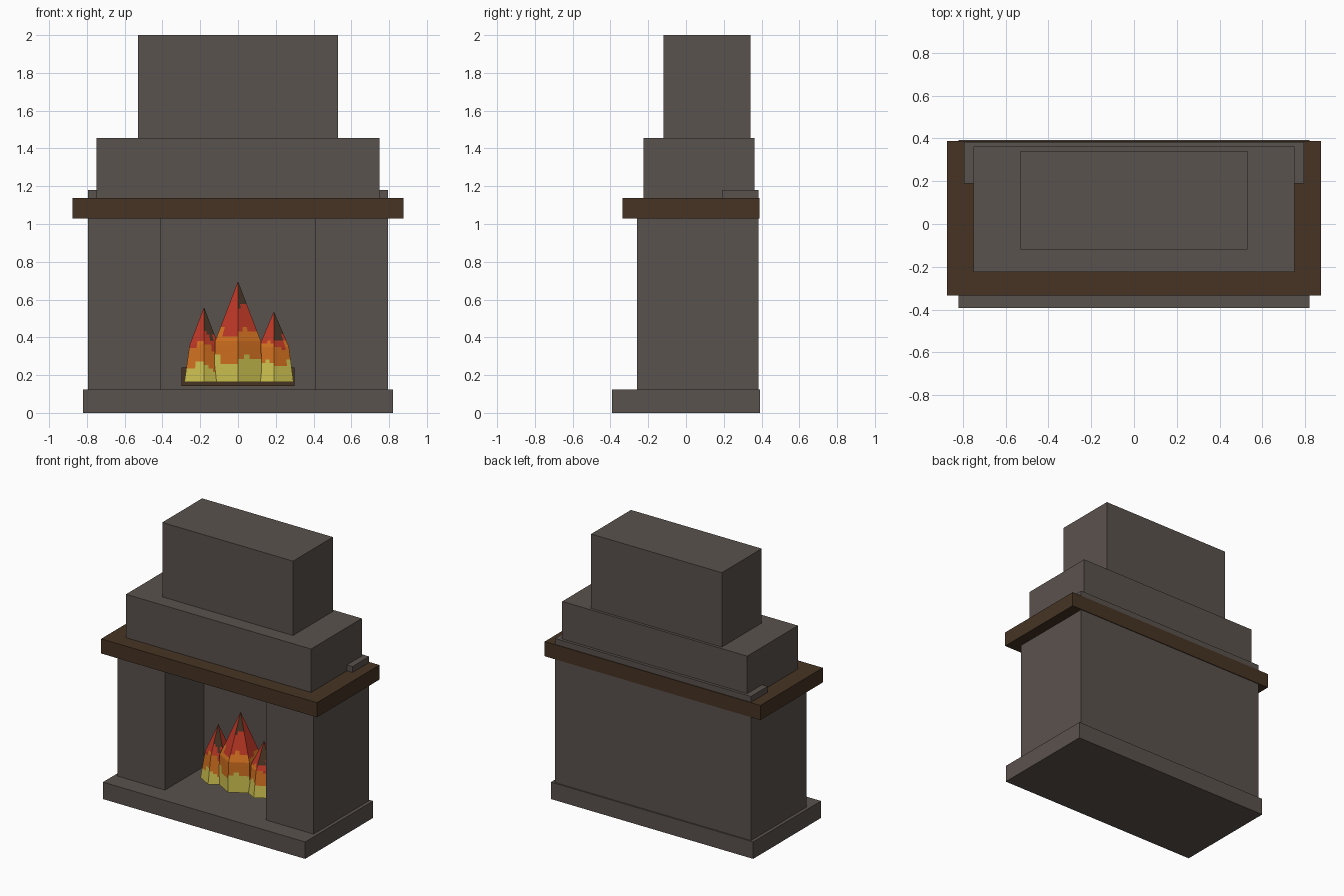
import bpy, bmesh, math
from mathutils import Vector

cube = bpy.data.objects.get("Cube")
if cube:
    bpy.data.objects.remove(cube, do_unlink=True)


def material(name, rgb):
    m = bpy.data.materials.new(name)
    m.use_nodes = True
    m.diffuse_color = (*rgb, 1)
    bsdf = next(n for n in m.node_tree.nodes if n.type == 'BSDF_PRINCIPLED')
    bsdf.inputs["Base Color"].default_value = (*rgb, 1)
    bsdf.inputs["Roughness"].default_value = 0.9
    return m


stone = material("stone", (0.102, 0.084, 0.074))
wood = material("dark wood", (0.061, 0.034, 0.017))
yellow = material("flame yellow", (0.61, 0.53, 0.08))
orange = material("flame orange", (0.63, 0.16, 0.014))
red = material("flame red", (0.49, 0.038, 0.019))


def finish(name, bm, mats):
    bmesh.ops.recalc_face_normals(bm, faces=bm.faces)
    mesh = bpy.data.meshes.new(name)
    bm.to_mesh(mesh)
    bm.free()
    for m in mats:
        mesh.materials.append(m)
    ob = bpy.data.objects.new(name, mesh)
    bpy.context.collection.objects.link(ob)
    return ob


def box(name, mat, x, y, z):
    """Block from (min, max) ranges on each axis."""
    bm = bmesh.new()
    bmesh.ops.create_cube(bm, size=1)
    for v in bm.verts:
        v.co = [lo + (c + 0.5) * (hi - lo) for c, (lo, hi) in zip(v.co, (x, y, z))]
    return finish(name, bm, [mat])


# Masonry
box("hearth_slab", stone, (-0.82, 0.82), (-0.393, 0.393), (0, 0.124))
box("back_wall", stone, (-0.795, 0.795), (0.19, 0.383), (0.124, 1.18))
for side, x in (("right", (-0.795, -0.41)), ("left", (0.41, 0.795))):
    box(side + "_pillar", stone, x, (-0.26, 0.19), (0.124, 1.03))
box("chimney_base", stone, (-0.75, 0.75), (-0.225, 0.362), (1.135, 1.455))
box("chimney_stack", stone, (-0.53, 0.53), (-0.12, 0.342), (1.455, 2.0))

# Wooden mantel and fire tray
box("mantel_shelf", wood, (-0.875, 0.875), (-0.335, 0.388), (1.03, 1.137))
box("fire_tray", wood, (-0.30, 0.30), (0.09, 0.19), (0.143, 0.24))


def flame(name, x, base_r, mid_r, mid_z, top, bands):
    """Six-sided spike, finely cut so that the colour bands get ragged edges."""
    cols, rows, base_z, y = 4, 22, 0.163, 0.03
    bm = bmesh.new()
    apex = bm.verts.new((x, y, top))
    rings = []
    for r in range(rows):
        z = base_z + (top - base_z) * r / rows
        if z < mid_z:
            rad = base_r + (mid_r - base_r) * (z - base_z) / (mid_z - base_z)
        else:
            rad = mid_r * (top - z) / (top - mid_z)
        corners = [Vector((x + rad * math.sin(a), y - rad * math.cos(a), z))
                   for a in (math.radians(60 * k) for k in range(6))]
        rings.append([bm.verts.new(corners[k].lerp(corners[(k + 1) % 6], c / cols))
                      for k in range(6) for c in range(cols)])
    n = 6 * cols
    bm.faces.new(rings[0])
    for r in range(rows):
        for i in range(n):
            j = (i + 1) % n
            if r < rows - 1:
                f = bm.faces.new((rings[r][i], rings[r][j], rings[r + 1][j], rings[r + 1][i]))
            else:
                f = bm.faces.new((rings[r][i], rings[r][j], apex))
            # Colour by wavy height bands, with a sooty tip on one side
            z = f.calc_center_median().z
            wave = 0.022 * math.sin(i * 1.05 + x * 20) + 0.012 * math.sin(i * 2.6)
            if i < cols and z > top - 0.14 + wave:
                f.material_index = 3
            else:
                f.material_index = sum(z > b + wave for b in bands)
    return finish(name, bm, [yellow, orange, red, wood])


# Fire
flame("middle_flame", 0.0, 0.147, 0.14, 0.38, 0.697, (0.28, 0.43))
flame("right_flame", -0.18, 0.12, 0.088, 0.36, 0.56, (0.25, 0.36))
flame("left_flame", 0.19, 0.12, 0.092, 0.35, 0.537, (0.26, 0.36))
